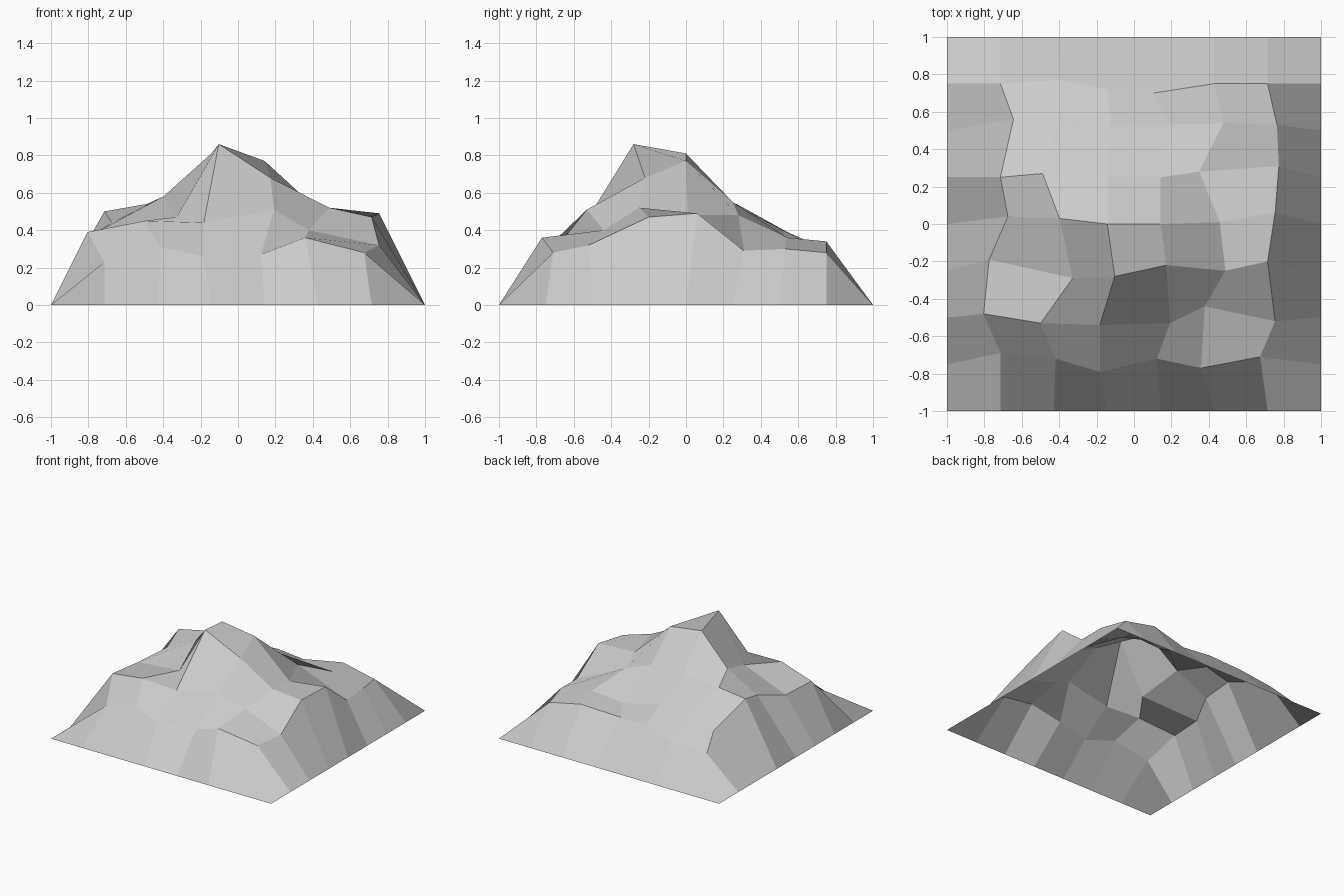
import bpy
import bmesh

default_cube = bpy.data.objects.get("Cube")
if default_cube:
    bpy.data.objects.remove(default_cube, do_unlink=True)

COLUMNS, ROWS = 7, 8

# Inner grid points, front row first, in hundredths of a unit
heights = (
    (23, 31, 26, 27, 36, 28),
    (39, 45, 44, 51, 40, 32),
    (38, 47, 86, 68, 52, 47),
    (44, 58, 81, 77, 48, 49),
    (50, 54, 54, 55, 48, 29),
    (34, 38, 40, 33, 36, 30),
    (24, 26, 31, 30, 34, 28),
)
sideways = (
    (0, 1, -4, -2, -7, -4),
    (-9, -7, -4, 5, -5, 4),
    (-6, 10, 4, 3, 6, 0),
    (4, 3, 0, 0, 3, 4),
    (0, -6, 0, 0, -8, 6),
    (7, 3, 2, 6, 5, 5),
    (0, 3, 0, -4, 0, 0),
)
backward = (
    (6, 3, -4, 3, -2, 4),
    (2, -3, -4, -3, 6, -2),
    (6, -4, -3, 3, 0, 5),
    (4, 3, 0, 0, 1, 6),
    (0, 2, 0, 0, 3, 6),
    (6, 6, 2, 3, 4, 3),
    (0, 2, -3, -5, 0, 0),
)


def make_material(name, color):
    material = bpy.data.materials.new(name)
    material.use_nodes = True
    material.diffuse_color = color
    shader = next(n for n in material.node_tree.nodes if n.type == 'BSDF_PRINCIPLED')
    shader.inputs["Base Color"].default_value = color
    return material


def inner_value(table, column, row):
    """Value of an inner grid point; the rim stays straight and on the ground."""
    inside = 0 < column < COLUMNS and 0 < row < ROWS
    return table[row - 1][column - 1] / 100 if inside else 0.0


def grid_point(column, row):
    x = 2 * column / COLUMNS - 1 + inner_value(sideways, column, row)
    y = 2 * row / ROWS - 1 + inner_value(backward, column, row)
    return x, y, inner_value(heights, column, row)


# Mountain: an open, faceted shell of quads
bm = bmesh.new()
grid = [[bm.verts.new(grid_point(column, row)) for column in range(COLUMNS + 1)]
        for row in range(ROWS + 1)]
for near, far in zip(grid, grid[1:]):
    for column in range(COLUMNS):
        bm.faces.new((near[column], near[column + 1], far[column + 1], far[column]))

mesh = bpy.data.meshes.new("mountain")
bm.to_mesh(mesh)
bm.free()
mesh.materials.append(make_material("stone grey", (0.6, 0.6, 0.6, 1.0)))
mountain = bpy.data.objects.new("mountain", mesh)
bpy.context.collection.objects.link(mountain)
